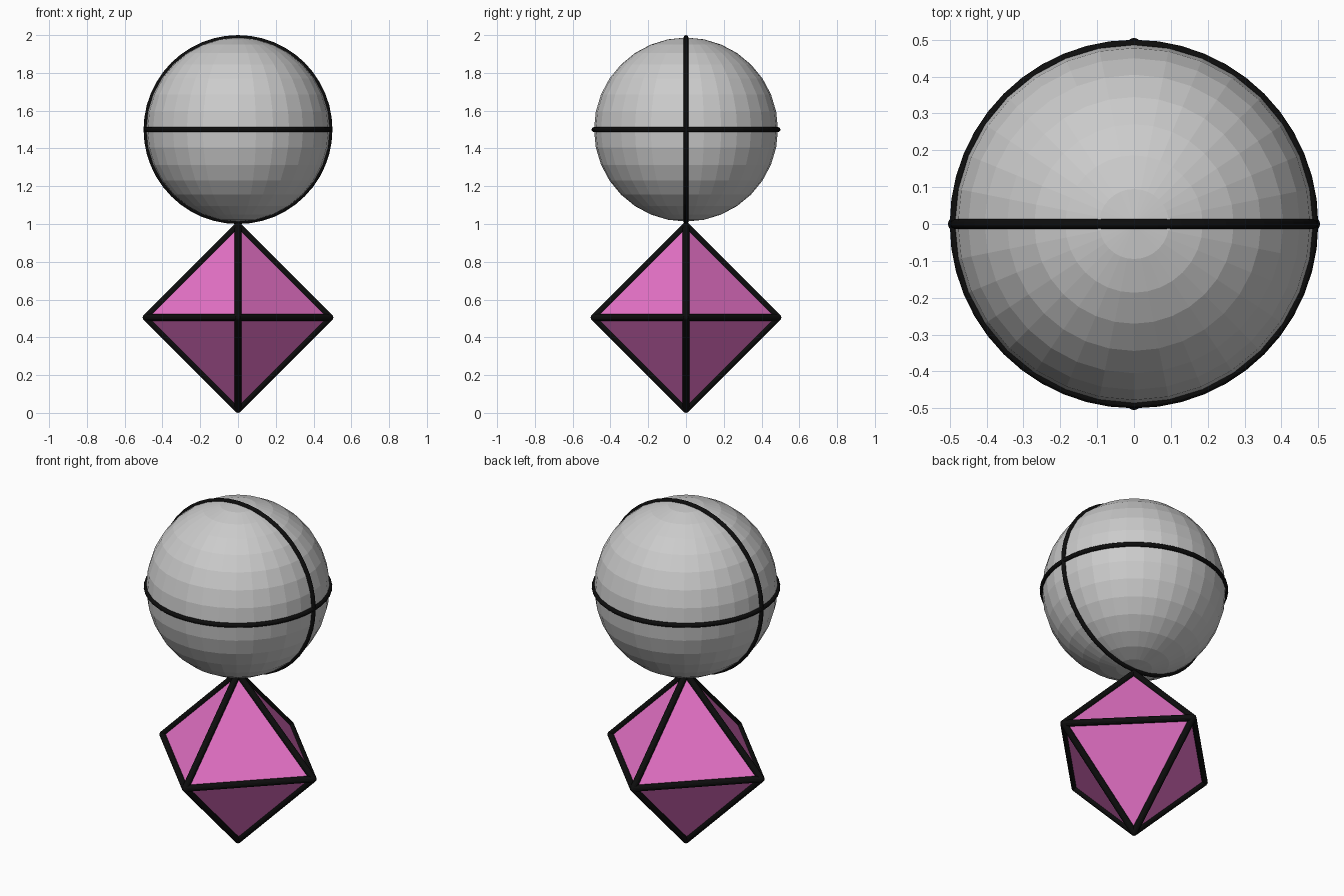
import bpy
import bmesh
from math import pi
from mathutils import Vector

if "Cube" in bpy.data.objects:
    bpy.data.objects.remove(bpy.data.objects["Cube"])

R = 0.487            # radius of ball and octahedron
BALL_Z = 1.5
GEM_Z = 0.505
TUBE = 0.018         # radius of the octahedron edge bars


def material(name, rgb):
    mat = bpy.data.materials.new(name)
    mat.diffuse_color = (*rgb, 1)
    mat.use_nodes = True
    mat.node_tree.nodes["Principled BSDF"].inputs["Base Color"].default_value = mat.diffuse_color
    return mat


black = material("black", (0.004, 0.004, 0.004))
pink = material("pink", (0.80, 0.17, 0.58))


def mesh_object(name, bm, mat, z):
    mesh = bpy.data.meshes.new(name)
    bm.to_mesh(mesh)
    bm.free()
    mesh.materials.append(mat)
    obj = bpy.data.objects.new(name, mesh)
    obj.location.z = z
    bpy.context.collection.objects.link(obj)


# Faceted grey ball
bpy.ops.mesh.primitive_uv_sphere_add(segments=32, ring_count=16, radius=R,
                                     location=(0, 0, BALL_Z))
bpy.context.object.name = "ball"

# Black hoops around the ball: one level, one upright
for name, tilt in (("level_hoop", 0), ("upright_hoop", pi / 2)):
    bpy.ops.mesh.primitive_torus_add(
        major_radius=R, minor_radius=0.013, major_segments=48,
        minor_segments=12, location=(0, 0, BALL_Z), rotation=(tilt, 0, 0))
    bpy.context.object.name = name
    bpy.context.object.data.materials.append(black)

# Pink octahedron
corners = [Vector(axis) * R * s
           for axis in ((1, 0, 0), (0, 1, 0), (0, 0, 1)) for s in (1, -1)]
bm = bmesh.new()
for c in corners:
    bm.verts.new(c)
bmesh.ops.convex_hull(bm, input=bm.verts)
edges = [(e.verts[0].co.copy(), e.verts[1].co.copy()) for e in bm.edges]
bmesh.ops.recalc_face_normals(bm, faces=bm.faces)
mesh_object("octahedron", bm, pink, GEM_Z)

# Black bars along every edge, with rounded joints at the corners
bm = bmesh.new()
for a, b in edges:
    bar = bmesh.ops.create_cone(bm, cap_ends=True, segments=12, radius1=TUBE,
                                radius2=TUBE, depth=(b - a).length)["verts"]
    turn = (b - a).to_track_quat("Z", "Y").to_matrix()
    bmesh.ops.rotate(bm, verts=bar, matrix=turn)
    bmesh.ops.translate(bm, verts=bar, vec=(a + b) / 2)
for c in corners:
    joint = bmesh.ops.create_uvsphere(bm, u_segments=12, v_segments=8,
                                      radius=TUBE)["verts"]
    bmesh.ops.translate(bm, verts=joint, vec=c)
mesh_object("octahedron_edges", bm, black, GEM_Z)
